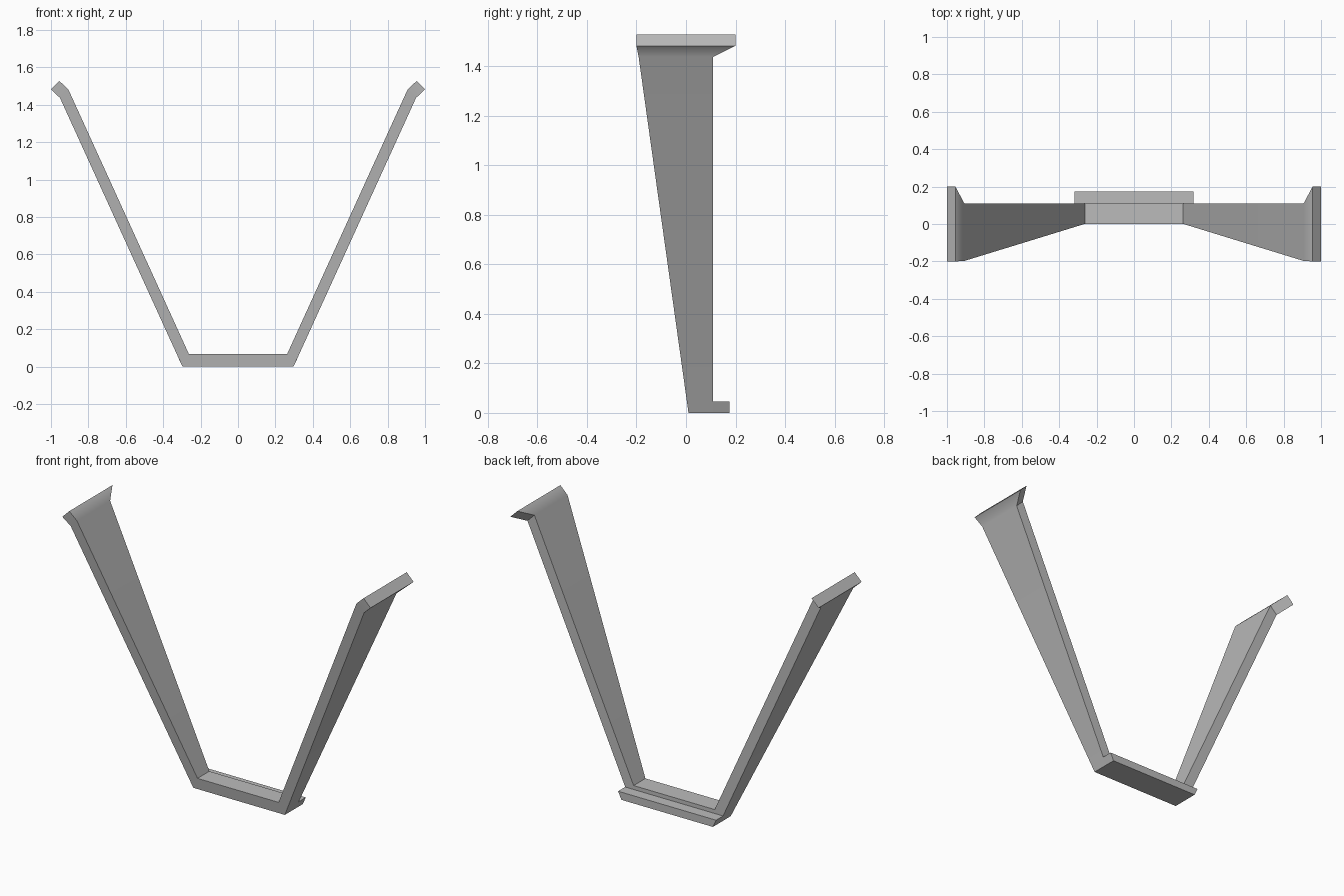
import bpy
import bmesh
import math

cube = bpy.data.objects.get("Cube")
if cube:
    bpy.data.objects.remove(cube, do_unlink=True)

grey = bpy.data.materials.new("plain grey")
grey.use_nodes = True
colour = (0.5, 0.5, 0.5, 1)
grey.diffuse_color = colour
grey.node_tree.nodes["Principled BSDF"].inputs["Base Color"].default_value = colour


def loft(name, sections):
    """Skin a row of four-cornered sections and cap both ends."""
    bm = bmesh.new()
    rings = [[bm.verts.new(p) for p in s] for s in sections]
    for a, b in zip(rings, rings[1:]):
        for i in range(4):
            j = (i + 1) % 4
            bm.faces.new((a[i], a[j], b[j], b[i]))
    bm.faces.new(rings[0])
    bm.faces.new(rings[-1])
    bmesh.ops.recalc_face_normals(bm, faces=bm.faces)
    mesh = bpy.data.meshes.new(name)
    bm.to_mesh(mesh)
    bm.free()
    mesh.materials.append(grey)
    obj = bpy.data.objects.new(name, mesh)
    bpy.context.collection.objects.link(obj)
    return obj


def mirrored(sections):
    """Add the left-right reflection of the sections in front of them."""
    other = [[(-x, y, z) for x, y, z in s] for s in reversed(sections)]
    return other + sections


def lean(z):
    """Front edge of the arms, which widen forward as they rise."""
    return max(0.01 - 0.14 * z, -0.2)


def section(outer, inner, back, front=None):
    (ox, oz), (ix, iz) = outer, inner
    fo = lean(oz) if front is None else front
    fi = lean(iz) if front is None else front
    return [(ox, fo, oz), (ix, fi, iz), (ix, back, iz), (ox, back, oz)]


# Bent strap: flat base, two splayed arms and flared lips at the tips
strap = loft("bent_strap", mirrored([
    section((0.297, 0), (0.263, 0.068), 0.11),
    section((0.952, 1.437), (0.907, 1.482), 0.11),
    section((1.0, 1.482), (0.955, 1.527), 0.2, -0.2),
]))

# Low ledge along the back of the base, its ends sloped like the arms
loft("rear_ledge", mirrored([[
    (0.297, 0.11, 0), (0.318, 0.11, 0.045),
    (0.318, 0.175, 0.045), (0.297, 0.175, 0)]]))

# Soft shading across the lip bends, crisp edges elsewhere
bpy.ops.object.select_all(action="DESELECT")
strap.select_set(True)
bpy.context.view_layer.objects.active = strap
bpy.ops.object.shade_smooth_by_angle(angle=math.radians(30))
weighted = strap.modifiers.new("weighted_normals", "WEIGHTED_NORMAL")
weighted.keep_sharp = True
